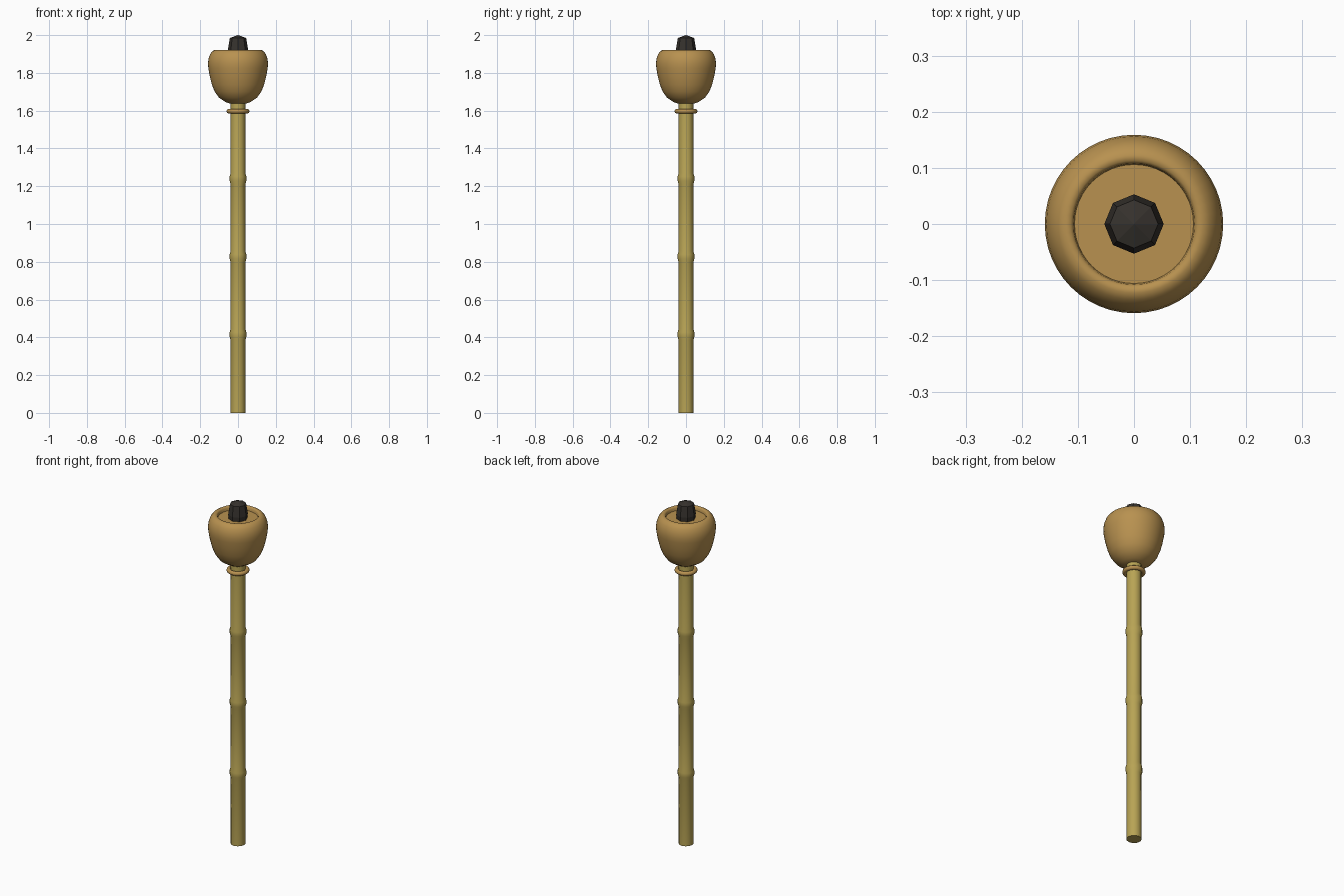
import bpy, bmesh, math

if "Cube" in bpy.data.objects:
    bpy.data.objects.remove(bpy.data.objects["Cube"], do_unlink=True)


def material(name, rgb):
    m = bpy.data.materials.new(name)
    m.use_nodes = True
    m.diffuse_color = (*rgb, 1)
    m.node_tree.nodes["Principled BSDF"].inputs["Base Color"].default_value = (*rgb, 1)
    return m


def lathe(name, profile, sides, mat, angle):
    """Spin a bottom-to-top (radius, z) profile around the z axis."""
    bm = bmesh.new()
    rings = []
    for r, z in profile:
        if r == 0:
            rings.append([bm.verts.new((0, 0, z))] * sides)
        else:
            rings.append([bm.verts.new((r * math.cos(math.tau * i / sides),
                                        r * math.sin(math.tau * i / sides), z))
                          for i in range(sides)])
    for low, high in zip(rings, rings[1:]):
        for i in range(sides):
            j = (i + 1) % sides
            corners = dict.fromkeys((low[i], low[j], high[j], high[i]))
            bm.faces.new(list(corners))
    bmesh.ops.recalc_face_normals(bm, faces=bm.faces)
    mesh = bpy.data.meshes.new(name)
    bm.to_mesh(mesh)
    bm.free()
    ob = bpy.data.objects.new(name, mesh)
    bpy.context.collection.objects.link(ob)
    finish(ob, mat, angle)


def finish(ob, mat, angle):
    ob.data.materials.append(mat)
    bpy.ops.object.select_all(action="DESELECT")
    ob.select_set(True)
    bpy.context.view_layer.objects.active = ob
    if angle:
        bpy.ops.object.shade_smooth_by_angle(angle=math.radians(angle))


bamboo = material("bamboo", (0.48, 0.37, 0.09))
wood = material("tan wood", (0.48, 0.285, 0.08))
char = material("charred black", (0.036, 0.031, 0.026))

# Bamboo pole with three swollen joints
pole = [(0, 0), (0.04, 0)]
for z in (0.415, 0.827, 1.24):
    pole += [(0.039, z - 0.03), (0.044, z - 0.012), (0.044, z + 0.012), (0.039, z + 0.03)]
pole += [(0.039, 1.66), (0, 1.66)]
lathe("pole", pole, 12, bamboo, 40)

# Binding ring under the bowl
bpy.ops.mesh.primitive_torus_add(location=(0, 0, 1.597), major_radius=0.049, minor_radius=0.012,
                                 major_segments=32, minor_segments=10)
ring = bpy.context.object
ring.name = "binding_ring"
finish(ring, wood, 60)

# Rounded bowl with a shallow recess in its top
bowl = [(0, 1.635), (0.04, 1.637), (0.065, 1.645), (0.1, 1.668), (0.123, 1.7),
        (0.138, 1.737), (0.149, 1.78), (0.157, 1.825), (0.159, 1.85), (0.156, 1.875),
        (0.147, 1.9), (0.135, 1.915), (0.123, 1.922), (0.113, 1.921), (0.108, 1.915),
        (0.106, 1.9), (0, 1.9)]
lathe("bowl", bowl, 48, wood, 50)

# Faceted wick
wick = [(0, 1.89), (0.05, 1.89), (0.053, 1.925), (0.043, 1.985), (0, 2.0)]
lathe("wick", wick, 8, char, 0)
